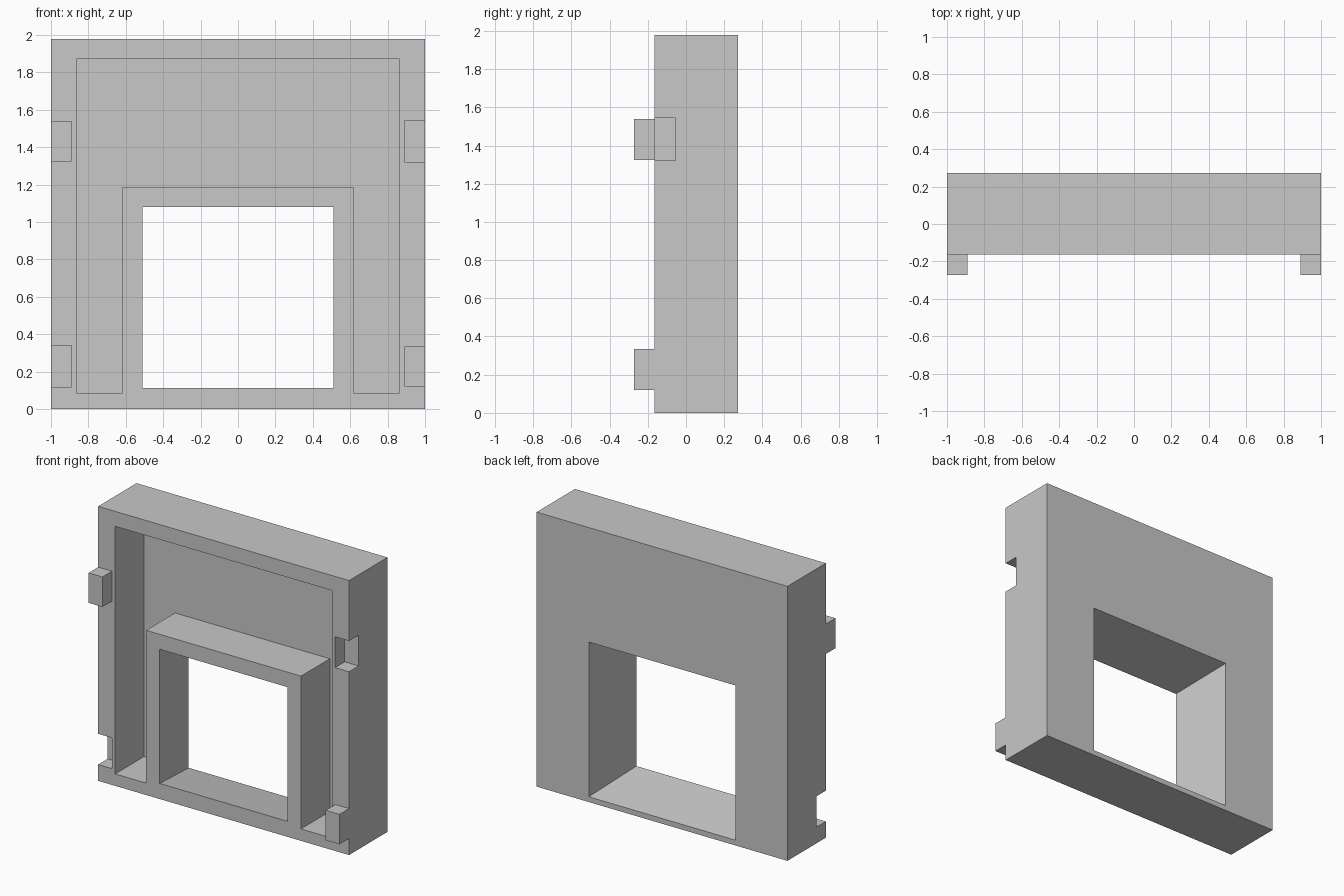
import bpy
import bmesh

if "Cube" in bpy.data.objects:
    bpy.data.objects.remove(bpy.data.objects["Cube"], do_unlink=True)

FRONT, BACK = -0.164, 0.273
STEP = 0.109                     # wall thickness, peg size and notch depth
HEIGHT = 1.978

grey = bpy.data.materials.new("plain grey")
grey.use_nodes = True
grey.diffuse_color = (0.58, 0.58, 0.58, 1)
grey.node_tree.nodes["Principled BSDF"].inputs["Base Color"].default_value = (0.58, 0.58, 0.58, 1)


def prism(name, outline, y0, y1, back_outline=None):
    """Join an x-z outline at y0 to the same, or a matching, outline at y1."""
    bm = bmesh.new()
    near = [bm.verts.new((x, y0, z)) for x, z in outline]
    far = [bm.verts.new((x, y1, z)) for x, z in back_outline or outline]
    bm.faces.new(near)
    bm.faces.new(far)
    for i in range(len(near)):
        bm.faces.new((near[i - 1], near[i], far[i], far[i - 1]))
    bmesh.ops.recalc_face_normals(bm, faces=bm.faces)
    mesh = bpy.data.meshes.new(name)
    bm.to_mesh(mesh)
    bm.free()
    mesh.materials.append(grey)
    obj = bpy.data.objects.new(name, mesh)
    bpy.context.collection.objects.link(obj)
    return obj


def rect(x0, x1, z0, z1):
    return [(x0, z0), (x1, z0), (x1, z1), (x0, z1)]


def grown_opening(y):
    """Window outline at depth y, widening evenly towards the back."""
    grow = 0.074 * (y - FRONT) / (BACK - FRONT)
    return rect(-0.51 - grow, 0.51 + grow, 0.112 - grow, 1.079 + grow)


def cut(target, cutter):
    """Subtract the cutter from the target, then discard it."""
    cutter.hide_render = True
    mod = target.modifiers.new("cut", "BOOLEAN")
    mod.operation = "DIFFERENCE"
    mod.solver = "EXACT"
    mod.object = cutter
    bpy.context.view_layer.objects.active = target
    bpy.ops.object.modifier_apply(modifier=mod.name)
    bpy.data.objects.remove(cutter, do_unlink=True)


# Wall panel
panel = prism("wall_panel", rect(-1, 1, 0, HEIGHT), FRONT, BACK)

# Arch-shaped recess around the window frame, leaving a thin back wall
half = [(0.617, 1.187), (0.617, 0.086), (0.864, 0.086), (0.864, 1.87)]
recess = half + [(-x, z) for x, z in reversed(half)]
cut(panel, prism("recess_cutter", recess, FRONT - 0.2, BACK - STEP))

# Window opening straight through, flared towards the back
y0, y1 = FRONT - 0.05, BACK + 0.05
cut(panel, prism("window_cutter", grown_opening(y0), y0, y1, grown_opening(y1)))

# Corner notches, diagonal to the pegs
for side, z in ((1, 1.432), (-1, 0.228)):
    x0, x1 = sorted((side * 0.889, side * 1.2))
    cut(panel, prism("notch_cutter", rect(x0, x1, z - 0.111, z + 0.111),
                     FRONT - 0.2, FRONT + STEP))

# Locking pegs on the front face
for name, side, z in (("upper_right_peg", -1, 1.432), ("lower_left_peg", 1, 0.227)):
    x0, x1 = sorted((side * 0.89, side * 1.0))
    prism(name, rect(x0, x1, z - 0.108, z + 0.108), FRONT - STEP, FRONT)
